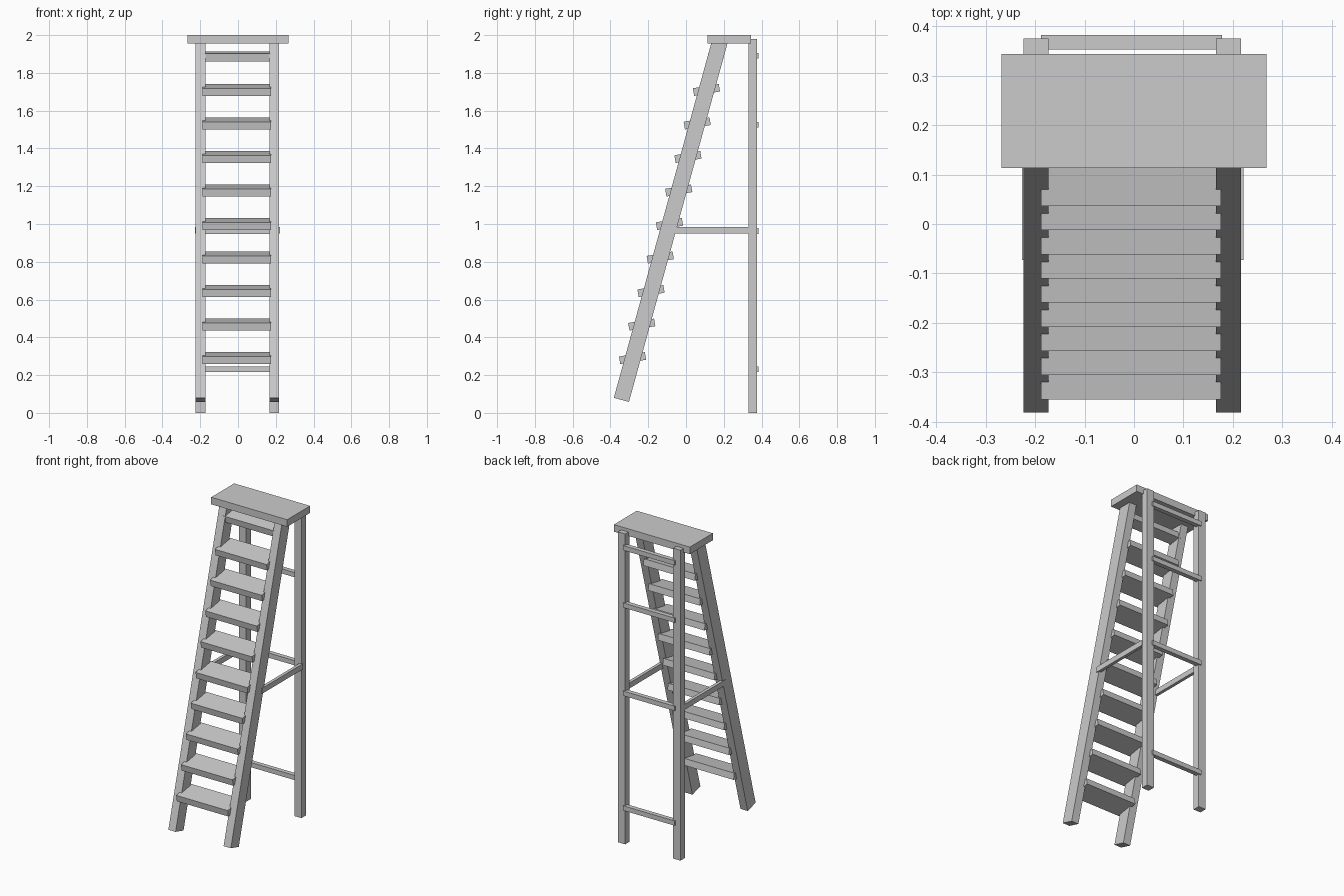
import bpy, bmesh
from math import radians, cos, sin, atan
from mathutils import Matrix, Vector

if "Cube" in bpy.data.objects:
    bpy.data.objects.remove(bpy.data.objects["Cube"])


def box(name, center, size, tilt=0.0):
    """Box of given size, rotated about x by tilt (radians)."""
    bm = bmesh.new()
    bmesh.ops.create_cube(bm, size=1.0)
    m = Matrix.Translation(center) @ Matrix.Rotation(tilt, 4, 'X') @ Matrix.Diagonal((*size, 1))
    bmesh.ops.transform(bm, matrix=m, verts=bm.verts)
    me = bpy.data.meshes.new(name)
    bm.to_mesh(me)
    bm.free()
    ob = bpy.data.objects.new(name, me)
    bpy.context.collection.objects.link(ob)
    return ob


LEAN = atan(0.2747)          # backward lean of the front rails
MID = -0.0035                # centre line of the frame
RAIL_W, RAIL_D = 0.051, 0.083

# Top platform
box("top_platform", (0, 0.2285, 1.9775), (0.536, 0.231, 0.045))

# Rail centre line from the foot to inside the platform
foot = Vector((0, -0.342, 0.069))
length = (1.979 - foot.z) / cos(LEAN)
rail_mid = foot + Vector((0, sin(LEAN), cos(LEAN))) * length / 2

for side, s in (("left", -1), ("right", 1)):
    x = MID + s * 0.195
    # Leaning front rail
    box(f"front_rail_{side}", (x, rail_mid.y, rail_mid.z), (RAIL_W, RAIL_D, length), -LEAN)
    # Upright rear leg
    box(f"rear_leg_{side}", (x, 0.353, 0.99), (RAIL_W, 0.046, 1.98))
    # Horizontal side brace
    box(f"side_brace_{side}", (MID + 0.001 + s * 0.2145, 0.132, 0.966), (0.02, 0.41, 0.035))

# Treads, with a shallower one under the platform
for i in range(10):
    depth = 0.139 if i < 9 else 0.075
    box(f"tread_{i + 1}", (-0.006, -0.283 + 0.0489 * i, 0.29 + 0.1775 * i),
        (0.364, depth, 0.041), radians(9.6))

# Rear cross bars
for i, z in enumerate((0.231, 0.963, 1.525, 1.891)):
    box(f"rear_crossbar_{i + 1}", (-0.005, 0.368, z), (0.366, 0.029, 0.03))
